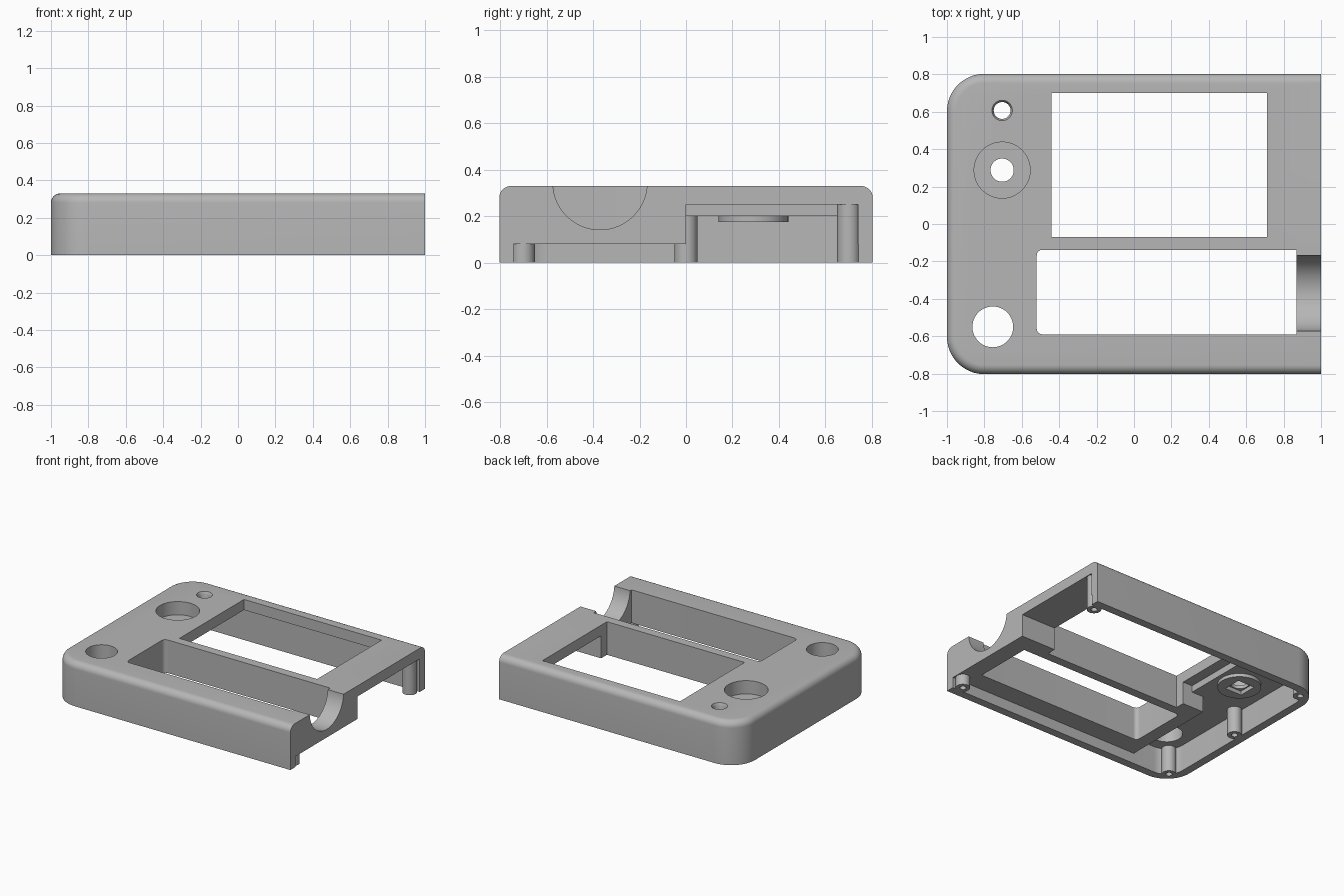
import bpy, bmesh
from math import sin, cos, pi

if "Cube" in bpy.data.objects:
    bpy.data.objects.remove(bpy.data.objects["Cube"], do_unlink=True)

GREY = (0.47, 0.47, 0.47, 1)
mat = bpy.data.materials.new("plain grey")
mat.use_nodes = True
mat.diffuse_color = GREY
mat.node_tree.nodes["Principled BSDF"].inputs["Base Color"].default_value = GREY

TOP, WALL, FILLET = 0.33, 0.062, 0.05


def outline(x0, x1, y0, y1, r=0.0):
    """Rectangle whose two corners on the -x side are rounded."""
    pts = [(x1, y0), (x1, y1)]
    if r == 0:
        return pts + [(x0, y1), (x0, y0)]
    for cy, start in ((y1 - r, pi / 2), (y0 + r, pi)):
        for i in range(13):
            a = start + i * pi / 24
            pts.append((x0 + r + r * cos(a), cy + r * sin(a)))
    return pts


def circle(x, y, r, n=48):
    return [(x + r * cos(2 * pi * i / n), y + r * sin(2 * pi * i / n)) for i in range(n)]


def loft(name, layers):
    """Closed solid through stacked (height, outline) layers."""
    bm = bmesh.new()
    rings = [[bm.verts.new((x, y, z)) for x, y in pts] for z, pts in layers]
    for low, high in zip(rings, rings[1:]):
        n = len(low)
        for i in range(n):
            j = (i + 1) % n
            bm.faces.new((low[i], low[j], high[j], high[i]))
    bm.faces.new(rings[0][::-1])
    bm.faces.new(rings[-1])
    bmesh.ops.recalc_face_normals(bm, faces=bm.faces)
    mesh = bpy.data.meshes.new(name)
    bm.to_mesh(mesh)
    bm.free()
    ob = bpy.data.objects.new(name, mesh)
    mesh.materials.append(mat)
    bpy.context.collection.objects.link(ob)
    return ob


def prism(pts, z0, z1):
    return loft("helper", [(z0, pts), (z1, pts)])


def combine(tool, operation):
    bpy.context.view_layer.objects.active = case
    mod = case.modifiers.new("cut", 'BOOLEAN')
    mod.object, mod.operation, mod.solver = tool, operation, 'EXACT'
    bpy.ops.object.modifier_apply(modifier=mod.name)
    bpy.data.objects.remove(tool, do_unlink=True)


def cut(pts, z0, z1):
    combine(prism(pts, z0, z1), 'DIFFERENCE')


def add(pts, z0, z1):
    combine(prism(pts, z0, z1), 'UNION')


def shell_outline(inset, right=1.0):
    return outline(-1 + inset, right, -0.803 + inset, 0.803 - inset, 0.2 - inset)


# Outer shell with a rounded top edge on three sides
layers = [(0, shell_outline(0))]
for i in range(9):
    a = i * pi / 16
    layers.append((TOP - FILLET + FILLET * sin(a), shell_outline(FILLET * (1 - cos(a)))))
case = loft("case_cover", layers)

# Underside cavities: shallow under the tray, deep at the controls and the screen
cut(shell_outline(WALL, 1.1), -0.1, 0.08)
cut(shell_outline(WALL, -0.62), -0.1, 0.2)
cut(outline(-0.7, -0.5, 0, 0.74), -0.1, 0.2)
cut(outline(-0.52, 1.1, 0, 0.74), -0.1, 0.25)

# Screw posts and the round boss below the knob dish
posts = [(-0.9, -0.7, 0.23), (-0.9, 0, 0.23), (-0.9, 0.7, 0.23),
         (0.945, 0.7, 0.27), (0.945, -0.7, 0.1)]
for x, y, h in posts:
    add(circle(x, y, 0.05, 32), 0, h)
add(circle(-0.7, 0.29, 0.15), 0.175, 0.27)
for x, y, h in posts:
    cut(circle(x, y, 0.022, 20), -0.1, h - 0.05)

# Screen window and long tray opening
cut(outline(-0.44, 0.71, -0.07, 0.7), -0.1, 0.5)
cut(outline(-0.52, 0.868, -0.59, -0.138, 0.03), -0.1, 0.5)

# Half-round notch in the open end
notch = prism(circle(0, 0, 0.203, 64), 0.8, 1.2)
notch.rotation_euler = (0, pi / 2, 0)
notch.location = (0, -0.37, 0.345)
bpy.context.view_layer.update()
combine(notch, 'DIFFERENCE')

# Knob dish with through hole and square seat underneath
cut(circle(-0.705, 0.288, 0.15), 0.23, 0.5)
cut(circle(-0.705, 0.288, 0.062), -0.1, 0.5)
cut(outline(-0.775, -0.635, 0.218, 0.358), 0.1, 0.205)

# Large button hole, and small hole with a flared rim
cut(circle(-0.755, -0.55, 0.109), -0.1, 0.5)
cut(circle(-0.705, 0.607, 0.045), -0.1, 0.5)
combine(loft("helper", [(TOP - 0.02, circle(-0.705, 0.607, 0.044)),
                        (TOP + 0.01, circle(-0.705, 0.607, 0.06))]), 'DIFFERENCE')

# Smooth curved walls, crisp edges
bpy.ops.object.select_all(action='DESELECT')
case.select_set(True)
bpy.context.view_layer.objects.active = case
bpy.ops.object.shade_smooth_by_angle(angle=0.5)
